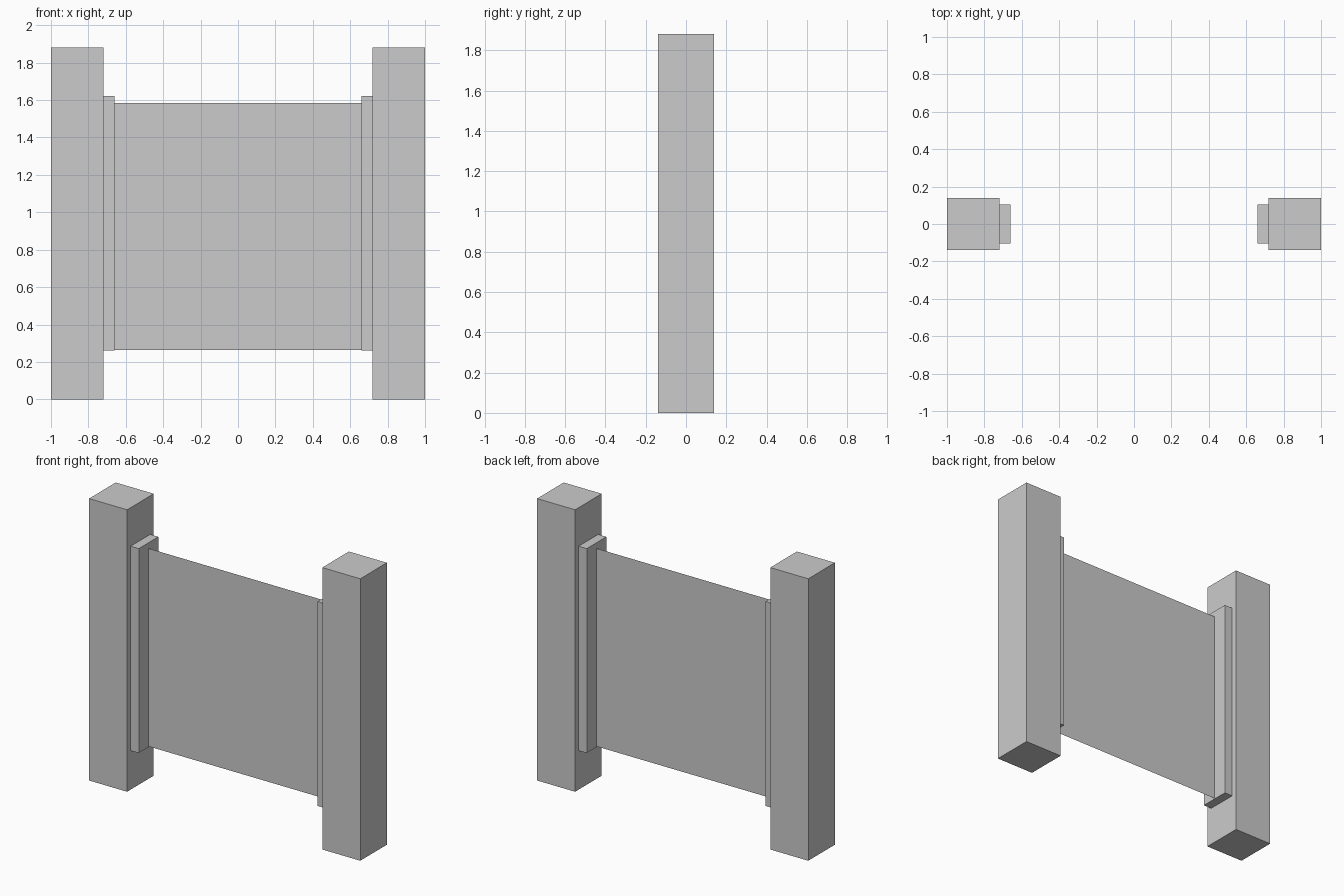
import bpy

if "Cube" in bpy.data.objects:
    bpy.data.objects.remove(bpy.data.objects["Cube"])


def box(name, x, y, z):
    """Axis-aligned box from (min, max) ranges."""
    bpy.ops.mesh.primitive_cube_add(size=1)
    ob = bpy.context.object
    ob.name = name
    ob.location = [(r[0] + r[1]) / 2 for r in (x, y, z)]
    ob.scale = [r[1] - r[0] for r in (x, y, z)]
    bpy.ops.object.transform_apply(location=True, rotation=False, scale=True)
    return ob


# Square posts and the slim mounting strips on their inner faces
for side, s in (("left", -1), ("right", 1)):
    box(f"{side}_post", sorted((s * 0.72, s * 1.0)), (-0.14, 0.14), (0, 1.88))
    box(f"{side}_strip", sorted((s * 0.66, s * 0.72)), (-0.103, 0.103), (0.26, 1.623))

# Thin flat panel stretched between the strips
panel = bpy.data.meshes.new("panel")
x, z0, z1 = 0.66, 0.265, 1.585
panel.from_pydata([(-x, 0, z0), (x, 0, z0), (x, 0, z1), (-x, 0, z1)], [], [(0, 1, 2, 3)])
bpy.context.collection.objects.link(bpy.data.objects.new("panel", panel))
